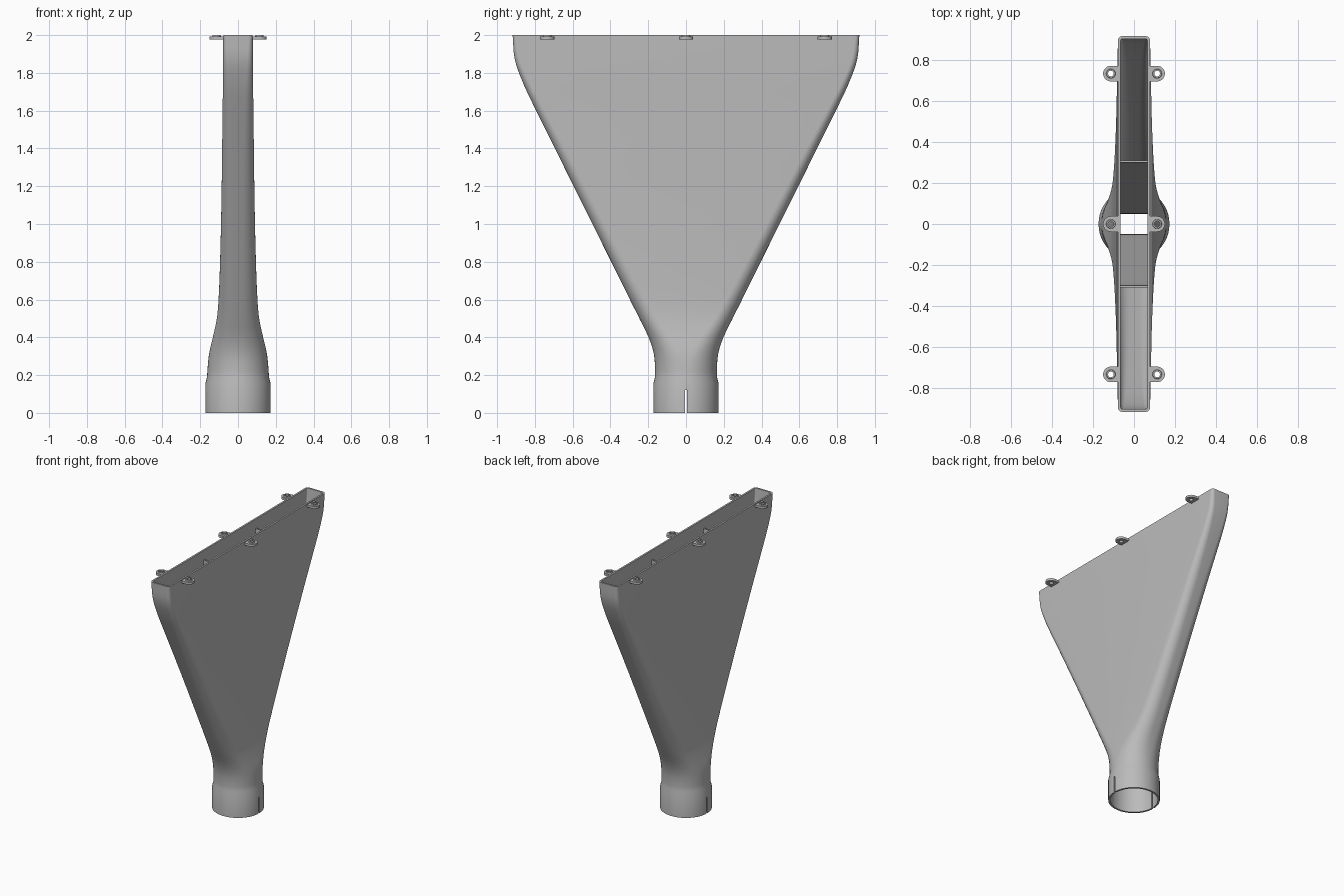
import bpy, bmesh
from math import sin, cos, pi, sqrt, radians

if "Cube" in bpy.data.objects:
    bpy.data.objects.remove(bpy.data.objects["Cube"])

WALL = 0.013

grey = bpy.data.materials.new("light_grey_plastic")
grey.use_nodes = True
grey.diffuse_color = (0.5, 0.5, 0.5, 1)
grey.node_tree.nodes["Principled BSDF"].inputs["Base Color"].default_value = (0.5, 0.5, 0.5, 1)

# Duct stations: height, half width x, half width y, corner radius
KEYS = [(0.19, 0.164, 0.164, 0.164), (0.25, 0.160, 0.164, 0.155),
        (0.32, 0.152, 0.172, 0.142), (0.40, 0.133, 0.198, 0.118),
        (0.50, 0.112, 0.247, 0.095), (0.60, 0.103, 0.297, 0.085),
        (0.80, 0.095, 0.396, 0.075), (1.10, 0.088, 0.545, 0.066),
        (1.40, 0.084, 0.694, 0.057), (1.64, 0.081, 0.813, 0.046),
        (1.75, 0.080, 0.864, 0.039), (1.87, 0.079, 0.906, 0.030),
        (2.00, 0.078, 0.918, 0.021)]
COLLAR = [(0.0, 0.173, 0.173, 0.173), (0.155, 0.173, 0.173, 0.173)]


def station(z):
    """Smoothly interpolated half widths and corner radius at height z."""
    i = max(k for k in range(len(KEYS) - 1) if KEYS[k][0] <= z or k == 0)

    def slope(k, c):
        lo, hi = KEYS[max(k - 1, 0)], KEYS[min(k + 1, len(KEYS) - 1)]
        return (hi[c] - lo[c]) / (hi[0] - lo[0])

    p, q = KEYS[i], KEYS[i + 1]
    h = q[0] - p[0]
    t = (z - p[0]) / h
    s = t * t * (3 - 2 * t)
    return [p[c] + (q[c] - p[c]) * s + h * (t * (1 - t) ** 2 * slope(i, c)
            - t * t * (1 - t) * slope(i + 1, c)) for c in (1, 2, 3)]


def add_ring(bm, z, a, b, r, inset):
    """Rounded rectangle loop, moved inward by the inset."""
    a, b = a - inset, b - inset
    r = min(max(r - inset, 0.01), 0.985 * min(a, b))
    loop = []
    for n, (sx, sy) in enumerate([(1, 1), (-1, 1), (-1, -1), (1, -1)]):
        for k in range(13):
            ang = (n + k / 12) * pi / 2
            loop.append(bm.verts.new((sx * (a - r) + r * cos(ang),
                                      sy * (b - r) + r * sin(ang), z)))
    return loop


def bridge(bm, rings, closed):
    pairs = list(zip(rings, rings[1:])) + ([(rings[-1], rings[0])] if closed else [])
    for lo, hi in pairs:
        n = len(lo)
        for i in range(n):
            j = (i + 1) % n
            bm.faces.new((lo[i], lo[j], hi[j], hi[i]))


def finish(bm, name, smooth=True):
    bmesh.ops.recalc_face_normals(bm, faces=bm.faces)
    mesh = bpy.data.meshes.new(name)
    bm.to_mesh(mesh)
    bm.free()
    mesh.materials.append(grey)
    ob = bpy.data.objects.new(name, mesh)
    bpy.context.collection.objects.link(ob)
    if smooth:
        bpy.ops.object.select_all(action="DESELECT")
        ob.select_set(True)
        bpy.context.view_layer.objects.active = ob
        bpy.ops.object.shade_smooth_by_angle(angle=radians(35))
    return ob


# Hollow duct body with its round collar: outside going up, inside going down
heights = [0.19 + (2.0 - 0.19) * i / 60 for i in range(61)]
stations = COLLAR + [(z, *station(z)) for z in heights]
bm = bmesh.new()
rings = [add_ring(bm, *s, 0) for s in stations]
rings += [add_ring(bm, *s, WALL) for s in reversed(stations)]
bridge(bm, rings, True)
duct = finish(bm, "duct_body")

# Narrow slot through both sides of the collar
bm = bmesh.new()
bmesh.ops.create_cube(bm, size=1)
bmesh.ops.scale(bm, vec=(0.5, 0.013, 0.24), verts=bm.verts)
cutter = finish(bm, "collar_slot_cutter", False)
cutter.hide_render = True
cutter.hide_viewport = True
cutter.display_type = "WIRE"
cut = duct.modifiers.new("collar_slots", "BOOLEAN")
cut.operation = "DIFFERENCE"
cut.solver = "EXACT"
cut.object = cutter

# Two inner vanes splitting the flow into three channels
for side, name in ((1, "back_vane"), (-1, "front_vane")):
    bm = bmesh.new()
    rings = []
    for i in range(41):
        z = 0.2 + 1.73 * i / 40
        a, b, r = station(z)
        y = b / 3
        over = max(0, y + 0.005 - (b - r))
        hx = a - r + sqrt(r * r - over * over) - WALL / 2
        rings.append([bm.verts.new((x, side * (y + d), z)) for x, d in
                      ((-hx, -0.005), (hx, -0.005), (hx, 0.005), (-hx, 0.005))])
    bridge(bm, rings, False)
    bm.faces.new(rings[0])
    bm.faces.new(rings[-1])
    finish(bm, name)


def hole_loop(bm, outline, z):
    return [bm.verts.new((x, y, z)) for x, y in outline]


# Mounting tabs with a screw hole and a raised rim around it
HOLE_X, HALF = 0.113, 0.038
N = 32
angles = [2 * pi * (i + 0.5) / N for i in range(N)]
for sx, side in ((1, "left"), (-1, "right")):
    for y0, place in ((-0.735, "front"), (0, "middle"), (0.735, "back")):
        def circle(r):
            return [(sx * (HOLE_X + r * cos(t)), y0 + r * sin(t)) for t in angles]

        # Round outer end, square end running into the wall
        outer = [(sx * (HOLE_X + HALF * cos(t)) if cos(t) > 0 else
                  sx * max(0.070, HOLE_X + 1.6 * HALF * cos(t)),
                  y0 + HALF * (sin(t) if cos(t) > 0 else
                               max(-1, min(1, 1.6 * sin(t))))) for t in angles]
        bm = bmesh.new()
        bridge(bm, [hole_loop(bm, outer, 1.976), hole_loop(bm, outer, 1.993),
                    hole_loop(bm, circle(0.023), 1.993),
                    hole_loop(bm, circle(0.021), 2.0),
                    hole_loop(bm, circle(0.014), 2.0),
                    hole_loop(bm, circle(0.014), 1.976)], True)
        finish(bm, f"{side}_{place}_tab")
